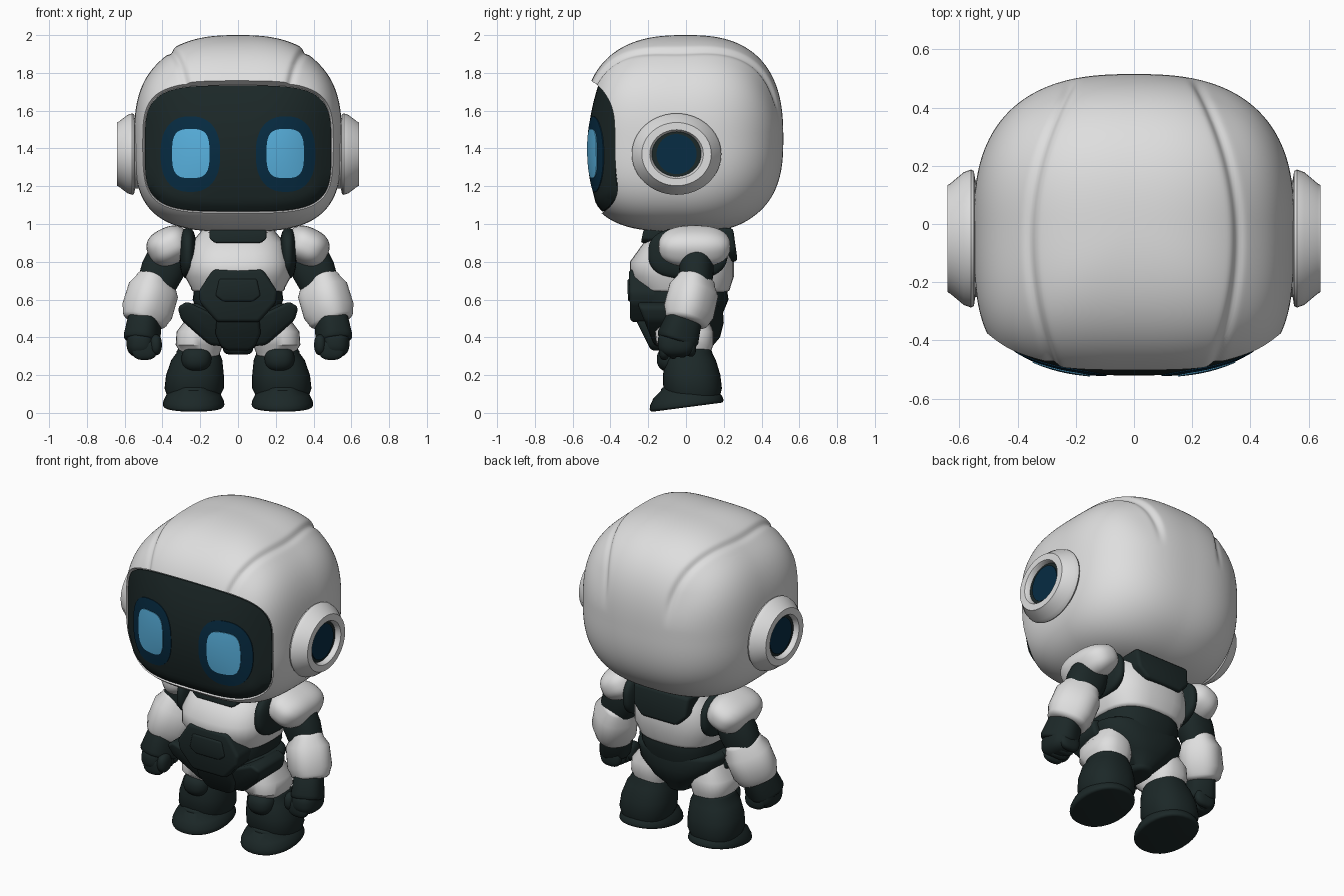
import bpy, bmesh, math
from mathutils import Matrix, Vector

if "Cube" in bpy.data.objects:
    bpy.data.objects.remove(bpy.data.objects["Cube"])


def material(name, rgb):
    m = bpy.data.materials.new(name)
    m.diffuse_color = (*rgb, 1)
    m.use_nodes = True
    m.node_tree.nodes["Principled BSDF"].inputs["Base Color"].default_value = m.diffuse_color
    return m


WHITE = material("white shell", (0.735, 0.735, 0.735))
DARK = material("dark rubber", (0.0115, 0.021, 0.021))
NAVY = material("navy glow", (0.002, 0.025, 0.056))
BLUE = material("light blue", (0.10, 0.45, 0.75))


def finish(name, bm, mat, mirror=False, angle=40, bevel=0):
    bmesh.ops.recalc_face_normals(bm, faces=bm.faces)
    me = bpy.data.meshes.new(name)
    bm.to_mesh(me)
    bm.free()
    me.materials.append(mat)
    ob = bpy.data.objects.new(name, me)
    bpy.context.collection.objects.link(ob)
    bpy.ops.object.select_all(action='DESELECT')
    ob.select_set(True)
    bpy.context.view_layer.objects.active = ob
    if bevel:
        b = ob.modifiers.new("bevel", 'BEVEL')
        b.width, b.segments = bevel, 3
        bpy.ops.object.modifier_apply(modifier="bevel")
    if mirror:
        ob.modifiers.new("mirror", 'MIRROR')
        bpy.ops.object.modifier_apply(modifier="mirror")
    bpy.ops.object.shade_smooth_by_angle(angle=math.radians(angle))
    return ob


def spow(v, e):
    return math.copysign(abs(v) ** e, v)


def skin(bm, rings, caps=(True, True)):
    vs = [[bm.verts.new(p) for p in r] for r in rings]
    n = len(vs[0])
    for a, b in zip(vs, vs[1:]):
        for i in range(n):
            bm.faces.new((a[i], a[(i + 1) % n], b[(i + 1) % n], b[i]))
    if caps[0]:
        bm.faces.new(vs[0])
    if caps[1]:
        bm.faces.new(vs[-1])


def loft(name, secs, mat, n=2.5, rnd=0.03, mat4=Matrix(), mirror=False, seg=32):
    """Stack of superellipse sections (z, rx, ry, cx, cy) with rounded ends."""
    secs = [tuple(s) + (0,) * (5 - len(s)) for s in secs]
    if rnd:
        arc = [math.radians(a) for a in (0, 22, 45, 67, 90)]

        def end(s, sign):
            return [(s[0] + sign * rnd * (1 - math.cos(a)), s[1] - rnd * (1 - math.sin(a)),
                     s[2] - rnd * (1 - math.sin(a)), s[3], s[4]) for a in arc]
        secs = end(secs[0], 1) + secs[1:-1] + end(secs[-1], -1)[::-1]
    bm = bmesh.new()
    ang = [2 * math.pi * i / seg for i in range(seg)]
    skin(bm, [[mat4 @ Vector((cx + rx * spow(math.cos(t), 2 / n), cy + ry * spow(math.sin(t), 2 / n), z))
               for t in ang] for z, rx, ry, cx, cy in secs])
    return finish(name, bm, mat, mirror)


def limb(name, p0, p1, prof, mat, n=2.3, rnd=0.03):
    p0, d = Vector(p0), Vector(p1) - Vector(p0)
    m = Matrix.Translation(p0) @ d.to_track_quat('Z', 'Y').to_matrix().to_4x4()
    return loft(name, [(t * d.length, rx, ry) for t, rx, ry in prof], mat, n, rnd, m, True)


def cube_ball(cuts):
    bm = bmesh.new()
    bmesh.ops.create_cube(bm, size=2)
    bmesh.ops.subdivide_edges(bm, edges=bm.edges[:], cuts=cuts, use_grid_fill=True)
    for v in bm.verts:
        v.co = Vector([math.tan(c * math.pi / 4) for c in v.co]).normalized()
    return bm


def blob(name, c, r, mat, n=2.3, tilt=0):
    bm = cube_ball(10)
    rot = Matrix.Rotation(tilt, 3, 'Y')
    for v in bm.verts:
        s = sum(abs(k) ** n for k in v.co) ** (-1 / n)
        v.co = Vector(c) + rot @ Vector([k * s * q for k, q in zip(v.co, r)])
    return finish(name, bm, mat, True)


def prism(name, half, y0, y1, mat, bevel=0.015, slope=0.0, mirror=False, back=0.0):
    """Plate from an x-z outline; unless mirrored the outline is half of a symmetric one."""
    pts = half if mirror else half + [(-x, z) for x, z in reversed(half)]
    zs = [z for x, z in pts]
    bm = bmesh.new()
    skin(bm, [[(x, y0 + slope * (max(zs) - z), z) for x, z in pts],
              [(x, y1 - back * (z - min(zs)), z) for x, z in pts]])
    return finish(name, bm, mat, mirror, 40, bevel)


# --- head shell: superellipsoid with a raised crown panel
HZ, FRONT, NF = 1.45, 0.552, 3.5


def smooth(a, b, t):
    t = min(1, max(0, (t - a) / (b - a)))
    return t * t * (3 - 2 * t)


def head_y(x, z):
    m, c = (2.6, 0.55) if z > HZ else (3.2, 0.49)
    r = max(0, 1 - min(1, abs(z - HZ) / c) ** m) ** (NF / m)
    return -FRONT * max(0, r - min(1, abs(x) / 0.55) ** NF) ** (1 / NF)


bm = cube_ball(88)
for v in bm.verts:
    x, y, z = v.co
    m = 2.6 if z > 0 else 3.2 - 0.55 * smooth(0, 0.7, y)
    n = NF if y < 0 else 2.6
    s = ((abs(x)**n + abs(y)**n)**(m / n) + abs(z)**m) ** (-1 / m)
    p = Vector((x * s * 0.55, y * s * (FRONT if y < 0 else 0.515), z * s * (0.55 if z > 0 else 0.49)))
    w = 0.36 - (0.43 if p.y < -0.05 else 0.5) * (p.y + 0.05) ** 2
    d = abs(p.x) - w
    sink = 0.012 * smooth(-0.01, 0.02, d) * (1 - smooth(0.05, 0.2, d)) + 0.014 * math.exp(-(d / 0.018) ** 2)
    p -= p.normalized() * sink * smooth(0.05, 0.28, p.z)
    v.co = p + Vector((0, 0, HZ))
head = finish("head_shell", bm, WHITE)


# --- face opening, visor and eyes share one curved surface
def visor_y(x, z):
    u, v = abs(x / 0.49), (z - 1.4) / 0.33
    return max(-0.52 + 0.145 * u ** 3 + 0.055 * v * v * max(0, 1 - u * u), head_y(x, z) + 0.012)


def face_plate(name, cx, cz, hx, hz, n, mat, off, cutter=False):
    bm = bmesh.new()
    ang = [2 * math.pi * i / 72 for i in range(72)]

    def pt(t, r):
        return cx + hx * r * spow(math.cos(t), 2 / n), cz + hz * r * spow(math.sin(t), 2 / n)
    rings = []
    for r in [0.02] + [k / 14 for k in range(1, 15)]:
        rings.append([(x, visor_y(x, z) + off, z) for x, z in (pt(t, r) for t in ang)])
    if cutter:
        rings.append([(pt(t, 1.5)[0], -0.8, pt(t, 1.5)[1]) for t in ang])
    else:
        rings.append([(x, y + 0.008, z) for x, y, z in rings[-1]])
    skin(bm, rings, (True, cutter))
    return finish(name, bm, mat)


cut = face_plate("face_cutter", 0, 1.4, 0.495, 0.335, 4.0, WHITE, 0.012, True)
cut.hide_render = True
bpy.context.view_layer.objects.active = head
b = head.modifiers.new("opening", 'BOOLEAN')
b.object, b.operation, b.solver = cut, 'DIFFERENCE', 'EXACT'
bpy.ops.object.modifier_apply(modifier="opening")
bpy.data.objects.remove(cut)
head.select_set(True)
bpy.ops.object.shade_smooth_by_angle(angle=math.radians(35))

face_plate("visor", 0, 1.4, 0.493, 0.333, 4.0, DARK, 0)
for side, s in (("left", 1), ("right", -1)):
    face_plate(side + "_eye_halo", s * 0.252, 1.37, 0.158, 0.2, 2.4, NAVY, -0.004)
    face_plate(side + "_eye", s * 0.25, 1.373, 0.099, 0.13, 3.2, BLUE, -0.008)

# --- ear cups
ear = Matrix.Translation((0, -0.05, 1.37)) @ Matrix.Rotation(math.pi / 2, 4, 'Y')
prof = [(0.45, 0.2), (0.545, 0.2), (0.55, 0.232), (0.56, 0.237), (0.585, 0.228), (0.63, 0.19),
        (0.64, 0.184), (0.64, 0.142), (0.63, 0.135), (0.6, 0.128)]
loft("ear_cup", [(x, r * 0.91, r) for x, r in prof], WHITE, 2, 0, ear, True, 48)
loft("ear_well", [(0.59, 0.126, 0.132), (0.61, 0.126, 0.132)], DARK, 2, 0, ear, True, 48)
loft("ear_lens", [(0.6, 0.106, 0.106), (0.615, 0.106, 0.106)], NAVY, 2, 0, ear, True, 48)

# --- torso
loft("chest", [(0.64, 0.25, 0.245, 0, -0.01), (0.72, 0.28, 0.275, 0, -0.022), (0.8, 0.28, 0.275, 0, -0.022),
               (0.9, 0.25, 0.235, 0, 0.01), (0.98, 0.2, 0.175, 0, 0.03)], WHITE, 2.7, 0.025)
loft("neck", [(0.88, 0.16, 0.16, 0, 0.02), (1.02, 0.16, 0.16, 0, 0.02)], DARK, 2.5, 0.01)
prism("collar", [(0.15, 0.97), (0.15, 0.92), (0.12, 0.9)], -0.225, -0.08, DARK, 0.01, -0.2)
prism("back_plate", [(0.19, 0.98), (0.18, 0.86), (0.12, 0.8)], 0.05, 0.274, DARK, 0.02, 0, False, 0.14)
blob("shoulder_strap", (0.265, 0.01, 0.845), (0.045, 0.21, 0.135), DARK, 2.6)
loft("abdomen", [(0.46, 0.2, 0.2, 0, -0.02), (0.6, 0.24, 0.245, 0, -0.02), (0.7, 0.23, 0.235, 0, -0.02)], DARK, 2.6)
prism("belly_frame", [(0.13, 0.76), (0.165, 0.71), (0.21, 0.64), (0.2, 0.58), (0.11, 0.48)],
      -0.303, 0, DARK, 0.02, 0.03)
prism("belly_plate", [(0.1, 0.71), (0.12, 0.62), (0.08, 0.59)], -0.31, -0.1, DARK, 0.012, 0.02)

# --- pelvis
loft("pelvis", [(0.31, 0.08, 0.13, 0, 0), (0.4, 0.17, 0.185, 0, -0.005), (0.48, 0.26, 0.21, 0, -0.01),
                (0.58, 0.285, 0.205, 0, -0.01)], DARK, 2.5)
prism("groin_plate", [(0.11, 0.53), (0.12, 0.42), (0.09, 0.35), (0.06, 0.33)], -0.285, 0, DARK, 0.02, 0.5)
prism("hip_flap", [(0.08, 0.5), (0.27, 0.59), (0.32, 0.56), (0.3, 0.49), (0.15, 0.36), (0.06, 0.35)],
      -0.262, 0.02, DARK, 0.02, 0.4, True)

# --- arms
blob("shoulder", (0.365, 0.045, 0.882), (0.118, 0.19, 0.1), WHITE, 2.5, 0.45)
limb("upper_arm", (0.36, 0.06, 0.85), (0.44, 0.05, 0.66), [(0, 0.085, 0.11), (0.5, 0.09, 0.115), (1, 0.085, 0.105)], DARK)
limb("forearm", (0.425, 0.06, 0.725), (0.5, 0, 0.475),
     [(0, 0.09, 0.11), (0.3, 0.118, 0.132), (0.75, 0.122, 0.132), (1, 0.108, 0.12)], WHITE, 2.5, 0.035)
limb("cuff", (0.49, 0, 0.53), (0.51, -0.05, 0.375), [(0, 0.08, 0.09), (0.85, 0.09, 0.11), (1, 0.09, 0.105)], DARK, 2.6, 0.015)
blob("palm", (0.515, -0.05, 0.37), (0.075, 0.1, 0.075), DARK, 2.6)
for i in range(4):
    blob("finger_%d" % (i + 1), (0.495, -0.115 + 0.047 * i, 0.335 + 0.006 * i), (0.066, 0.028, 0.055), DARK, 2.6)
blob("thumb", (0.435, -0.1, 0.36), (0.032, 0.05, 0.055), DARK)

# --- legs
loft("thigh", [(0.29, 0.105, 0.12, 0.2, 0.01), (0.36, 0.125, 0.15, 0.205, -0.005), (0.43, 0.125, 0.155, 0.2, -0.01),
               (0.52, 0.1, 0.13, 0.18, -0.01)], WHITE, 2.5, 0.03, Matrix(), True)
blob("knee", (0.22, -0.075, 0.285), (0.08, 0.08, 0.07), DARK)
loft("boot", [(0.06, 0.14, 0.14, 0.235, 0.04), (0.13, 0.157, 0.155, 0.232, 0.035), (0.2, 0.153, 0.152, 0.228, 0.03),
              (0.28, 0.135, 0.135, 0.218, 0.023), (0.345, 0.115, 0.12, 0.212, 0.02)], DARK, 2.3, 0.03, Matrix(), True)
foot = Matrix.Translation((0.235, 0.005, 0.03)) @ Matrix.Rotation(0.13, 4, 'X')
loft("foot", [(0, 0.163, 0.197), (0.035, 0.16, 0.192), (0.07, 0.142, 0.17), (0.12, 0.105, 0.125)],
     DARK, 2.2, 0.015, foot, True)
